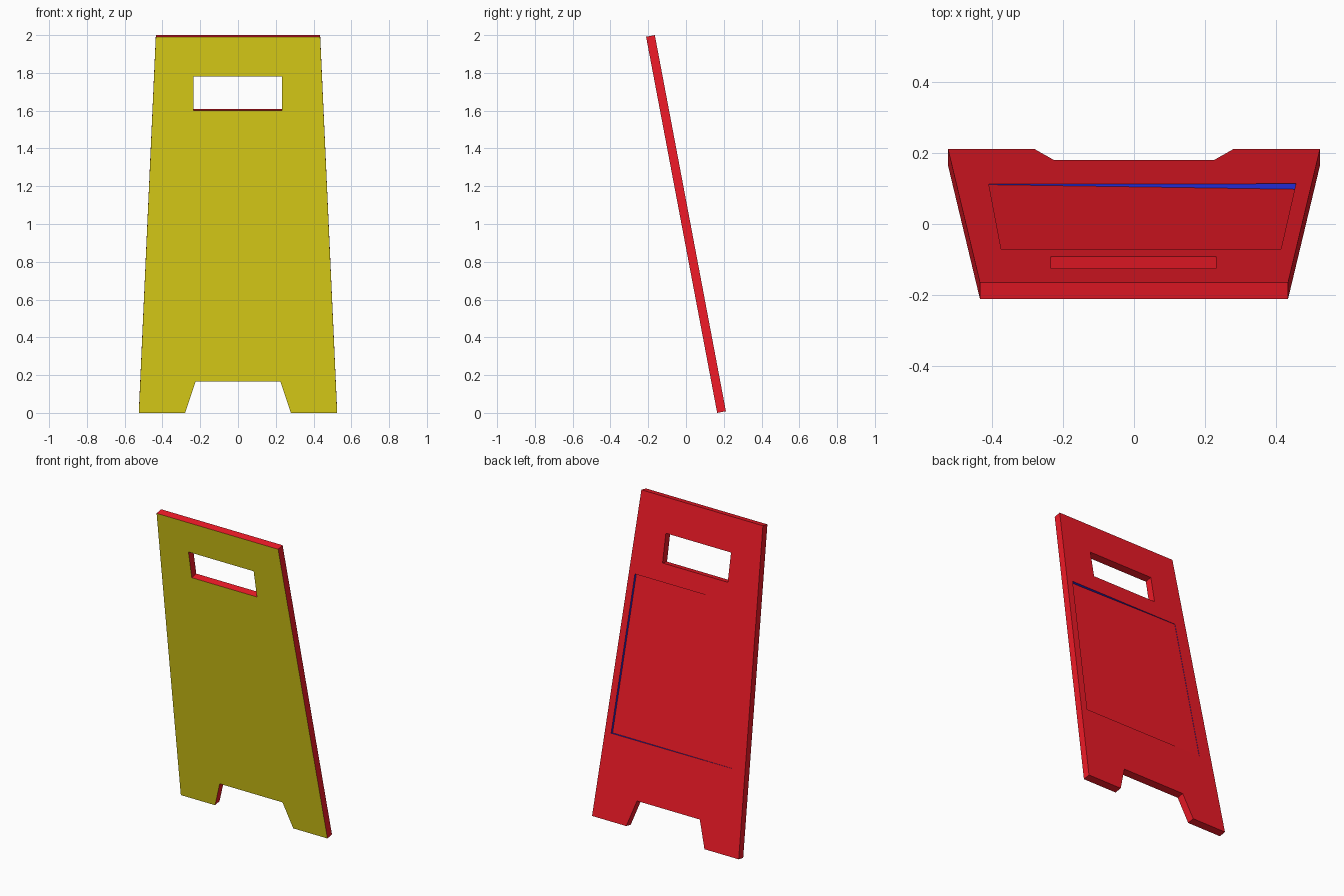
import bpy, bmesh
from math import radians
from mathutils import Matrix

if "Cube" in bpy.data.objects:
    bpy.data.objects.remove(bpy.data.objects["Cube"])

LEAN = radians(10.7)
T = 0.0235          # half thickness
S = 1.0133          # half length along the board
RED, YELLOW, BLUE = 0, 1, 2


def material(name, color):
    m = bpy.data.materials.new(name)
    m.diffuse_color = color
    m.use_nodes = True
    m.node_tree.nodes["Principled BSDF"].inputs["Base Color"].default_value = m.diffuse_color
    return m


bm = bmesh.new()


def loop(points, depths):
    """Closed ring of edges at the given depth(s) in the board."""
    vs = [bm.verts.new((x, d, s)) for (x, s), d in zip(points, depths)]
    es = [bm.edges.new((vs[i], vs[(i + 1) % len(vs)])) for i in range(len(vs))]
    return vs, es


def walls(a, b, mat):
    n = len(a)
    for i in range(n):
        j = (i + 1) % n
        bm.faces.new((a[i], a[j], b[j], b[i])).material_index = mat


def cap(edges, mat):
    res = bmesh.ops.triangle_fill(bm, use_beauty=True, use_dissolve=False, edges=edges)
    for f in res["geom"]:
        if isinstance(f, bmesh.types.BMFace):
            f.material_index = mat


# Board outline with foot notch, handle slot, and back recess
half = [(0.225, -0.845), (0.28, -S), (0.525, -S), (0.435, S)]
outline = half + [(-x, s) for x, s in reversed(half)]
slot = [(-0.235, 0.615), (0.232, 0.615), (0.232, 0.798), (-0.235, 0.798)]
recess = [(-0.41, -0.485), (0.457, -0.488), (0.415, 0.501), (-0.375, 0.501)]

out_f, out_fe = loop(outline, [-T] * 8)
out_b, out_be = loop(outline, [T] * 8)
slot_f, slot_fe = loop(slot, [-T] * 4)
slot_b, slot_be = loop(slot, [T] * 4)
rim, rim_e = loop(recess, [T] * 4)
# The recess floor is slightly tilted, deeper towards +x
floor, _ = loop(recess, [T - 0.002, T - 0.016, T - 0.016, T - 0.002])

# Yellow front, red back and edges, blue recess walls
walls(out_f, out_b, RED)
walls(slot_f, slot_b, RED)
walls(rim, floor, BLUE)
bm.faces.new(floor).material_index = RED
cap(out_fe + slot_fe, YELLOW)
cap(out_be + slot_be + rim_e, RED)
bmesh.ops.recalc_face_normals(bm, faces=bm.faces)

# Lean the board forward and stand it on the ground
bm.transform(Matrix.Translation((0, 0, 1)) @ Matrix.Rotation(LEAN, 4, 'X'))

mesh = bpy.data.meshes.new("sign_board")
bm.to_mesh(mesh)
bm.free()
for m in (material("red", (0.85, 0.01, 0.02, 1)),
          material("yellow", (0.8, 0.7, 0.01, 1)),
          material("blue", (0.02, 0.03, 0.8, 1))):
    mesh.materials.append(m)
board = bpy.data.objects.new("sign_board", mesh)
bpy.context.collection.objects.link(board)
